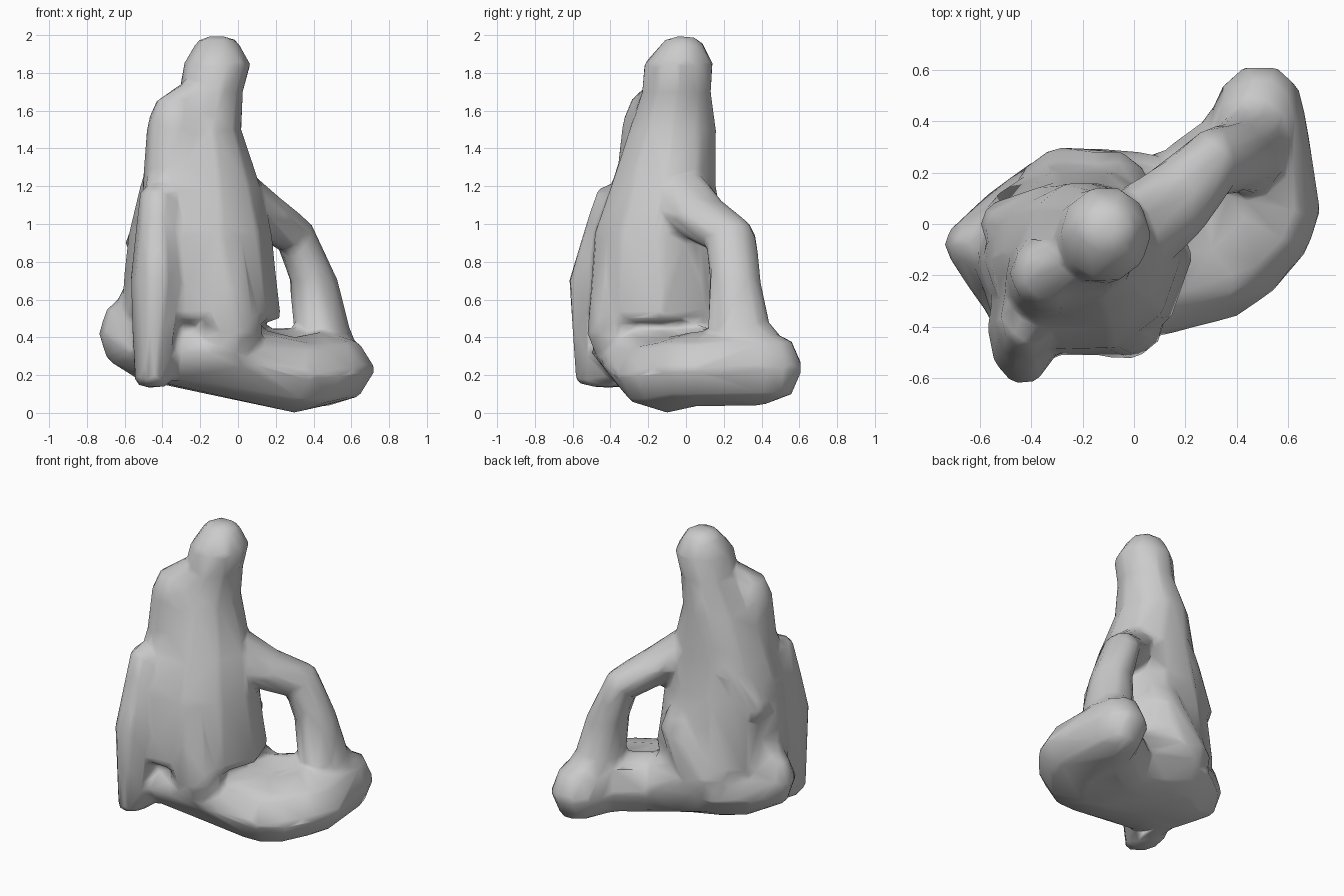
import bpy, bmesh
from math import sin, cos, pi, tau
from mathutils import Vector

default_cube = bpy.data.objects.get("Cube")
if default_cube:
    bpy.data.objects.remove(default_cube, do_unlink=True)

clay = bpy.data.materials.new("grey clay")
clay.use_nodes = True
grey = (.6, .6, .6, 1)
clay.diffuse_color = grey
clay.node_tree.nodes["Principled BSDF"].inputs["Base Color"].default_value = grey

SIDES = 10
figure_mesh = bmesh.new()


def add_hull(points):
    """Add one closed convex lump around the points."""
    corners = [figure_mesh.verts.new(point) for point in points]
    result = bmesh.ops.convex_hull(figure_mesh, input=corners)
    inside = {item for item in result["geom_interior"] + result["geom_unused"]
              if isinstance(item, bmesh.types.BMVert)}
    bmesh.ops.delete(figure_mesh, geom=list(inside), context="VERTS")


def ellipsoid(x, y, z, width, depth, height):
    """Points of a coarse ellipsoid given by its centre and half sizes."""
    center = Vector((x, y, z))
    points = [center + Vector((0, 0, side * height)) for side in (-1, 1)]
    for latitude in (-pi / 4, 0, pi / 4):
        for step in range(SIDES):
            turn = tau * step / SIDES
            points.append(center + Vector((width * cos(turn) * cos(latitude),
                                           depth * sin(turn) * cos(latitude),
                                           height * sin(latitude))))
    return points


def wrap_neighbours(lumps):
    """Wrap each neighbouring pair of lumps in one hull."""
    for lower, upper in zip(lumps, lumps[1:]):
        add_hull(lower + upper)


def stack(height, *rings):
    """Rings of x, y, z, half width and half depth, all equally thick."""
    wrap_neighbours([ellipsoid(*ring, height) for ring in rings])


def limb(*joints):
    """Round joints of x, y, z and radius."""
    wrap_neighbours([ellipsoid(x, y, z, radius, radius, radius)
                     for x, y, z, radius in joints])


# head, neck and trunk
stack(.05,
      (-.11, -.02, 1.95, .12, .12),
      (-.11, -.04, 1.85, .18, .19),
      (-.14, -.05, 1.7, .17, .19),
      (-.2, -.07, 1.5, .22, .24),
      (-.2, -.12, 1.2, .32, .29),
      (-.2, -.14, .95, .38, .36),
      (-.2, -.13, .5, .43, .4))

# forward shoulder sloping from the neck into the chest
limb((-.18, -.1, 1.7, .1),
     (-.33, -.19, 1.55, .15),
     (-.33, -.2, 1.3, .17),
     (-.3, -.25, 1, .23))

# far arm lying along the back
limb((-.12, .06, 1.5, .08), (-.32, .06, 1.2, .1), (-.5, 0, .9, .1))

# free arm with a broad shoulder web, running down to the foot
stack(.11,
      (0, -.03, 1.17, .14, .18),
      (.15, .07, 1.04, .14, .18),
      (.31, .24, .93, .11, .14),
      (.4, .26, .7, .13, .14),
      (.44, .28, .46, .15, .17),
      (.49, .42, .24, .18, .21))

# seat and folded leg
stack(.2,
      (-.58, -.08, .42, .16, .12),
      (-.25, -.12, .32, .4, .4),
      (.3, -.1, .2, .3, .28),
      (.43, .04, .23, .3, .27),
      (.49, .42, .24, .18, .21))

# lower back of the seat running to the foot
limb((-.2, .07, .38, .24), (.14, .07, .25, .2), (.42, .28, .26, .2))

# hip, flank and bent knee
limb((-.1, .11, .7, .18), (-.25, .08, .45, .23))
limb((-.4, -.1, .68, .17), (-.57, -.08, .45, .14))
limb((-.04, -.36, .42, .17), (-.12, -.32, .92, .17))

# upright slab at the front
stack(.04,
      (-.42, -.36, 1.17, .1, .12),
      (-.43, -.4, .7, .14, .23),
      (-.45, -.42, .17, .1, .17))

mesh = bpy.data.meshes.new("seated_figure")
bmesh.ops.recalc_face_normals(figure_mesh, faces=figure_mesh.faces)
figure_mesh.to_mesh(mesh)
figure_mesh.free()
mesh.materials.append(clay)
figure = bpy.data.objects.new("seated_figure", mesh)
bpy.context.collection.objects.link(figure)

# fuse the lumps, soften the seams, then reduce to broad planes
fuse = figure.modifiers.new("fuse", "REMESH")
fuse.mode = "VOXEL"
fuse.voxel_size = .02
fuse.use_smooth_shade = True
soften = figure.modifiers.new("soften", "SMOOTH")
soften.iterations = 10
broad_planes = figure.modifiers.new("broad planes", "DECIMATE")
broad_planes.ratio = .03
